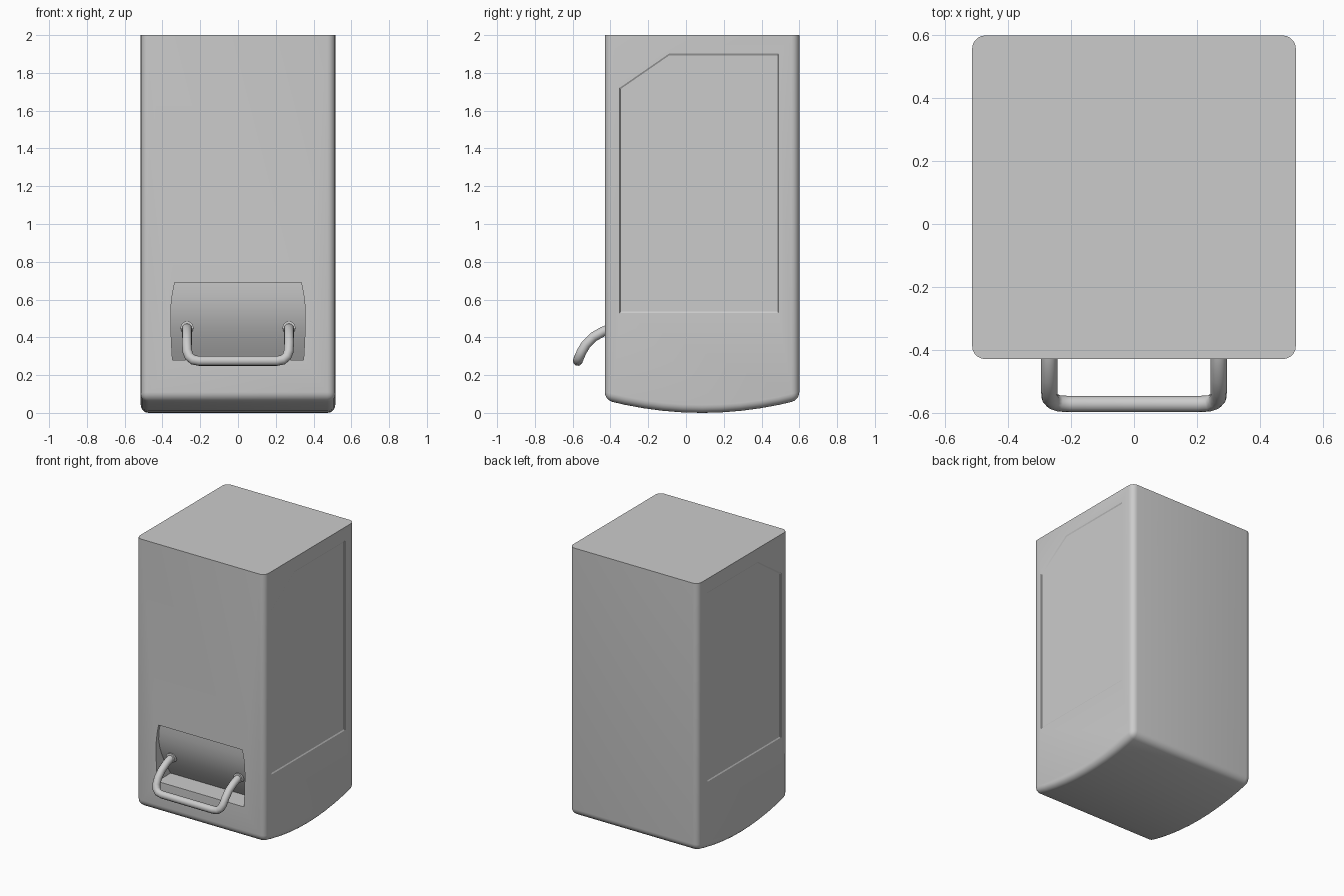
import bpy, bmesh, math
from mathutils import Vector

if "Cube" in bpy.data.objects:
    bpy.data.objects.remove(bpy.data.objects["Cube"])


def make_object(name, bm):
    bmesh.ops.recalc_face_normals(bm, faces=bm.faces)
    mesh = bpy.data.meshes.new(name)
    bm.to_mesh(mesh)
    bm.free()
    obj = bpy.data.objects.new(name, mesh)
    bpy.context.collection.objects.link(obj)
    return obj


def loft(name, rings):
    """Join equal-sized vertex rings and cap both ends."""
    bm = bmesh.new()
    loops = [[bm.verts.new(p) for p in ring] for ring in rings]
    n = len(loops[0])
    for a, b in zip(loops, loops[1:]):
        for i in range(n):
            bm.faces.new((a[i], a[(i + 1) % n], b[(i + 1) % n], b[i]))
    bm.faces.new(loops[0])
    bm.faces.new(loops[-1])
    return make_object(name, bm)


def cut(target, cutter):
    mod = target.modifiers.new("cut", 'BOOLEAN')
    mod.object = cutter
    mod.solver = 'EXACT'
    bpy.context.view_layer.objects.active = target
    bpy.ops.object.modifier_apply(modifier=mod.name)
    bpy.data.objects.remove(cutter, do_unlink=True)


def smooth(obj, angle=30):
    bpy.ops.object.select_all(action='DESELECT')
    obj.select_set(True)
    bpy.context.view_layer.objects.active = obj
    bpy.ops.object.shade_smooth_by_angle(angle=math.radians(angle))


# Cabinet: side profile with a bowed bottom, flat top and rounded corners
HALF, FRONT, BACK = 0.515, -0.43, 0.6
MID = (FRONT + BACK) / 2
profile = [(BACK, 2.0), (FRONT, 2.0)]
for i in range(11):
    t = i / 5 - 1
    profile.append((MID + t * (BACK - MID), 0.068 * t * t))
body = loft("cabinet", [[(x, y, z) for y, z in profile] for x in (-HALF, HALF)])

bm = bmesh.new()
bm.from_mesh(body.data)
round_edges = []
for e in bm.edges:
    a, b = e.verts[0].co, e.verts[1].co
    if min(a.z, b.z) > 1.9:
        continue
    if e.calc_face_angle(0) > math.radians(35):
        round_edges.append(e)
bmesh.ops.bevel(bm, geom=round_edges, offset=0.042, segments=5, profile=0.5,
                affect='EDGES', clamp_overlap=True)
bm.to_mesh(body.data)
bm.free()

# Shallow tapered panels pressed into both sides
panel = [(-0.35, 0.53), (0.49, 0.53), (0.49, 1.9), (-0.09, 1.9), (-0.35, 1.72)]
cy, cz = 0.1, 1.2
for s in (-1, 1):
    rings = []
    for x, k in ((HALF + 0.02, 1.05), (HALF - 0.005, 0.99)):
        rings.append([(s * x, cy + (y - cy) * k, cz + (z - cz) * k) for y, z in panel])
    cut(body, loft("panel_cutter", rings))

# Dispensing recess: back wall curls inward towards a flat ledge
levels = [(0.69, -0.412, 0.335), (0.63, -0.410, 0.347), (0.57, -0.402, 0.354),
          (0.51, -0.388, 0.356), (0.45, -0.366, 0.355), (0.39, -0.338, 0.353),
          (0.33, -0.305, 0.350), (0.28, -0.275, 0.347)]
rings = [[(-w, -0.5, z), (w, -0.5, z), (w, y, z), (-w, y, z)] for z, y, w in levels]
cut(body, loft("recess_cutter", rings))
smooth(body)

# Pull handle: bent tube, one half described and mirrored
half_path = [(0.27, -0.34, 0.452), (0.27, -0.40, 0.446), (0.27, -0.44, 0.430),
             (0.27, -0.49, 0.402), (0.27, -0.53, 0.362), (0.268, -0.552, 0.325),
             (0.258, -0.564, 0.298), (0.238, -0.571, 0.281), (0.205, -0.573, 0.275)]
path = half_path + [(-x, y, z) for x, y, z in reversed(half_path)]
curve = bpy.data.curves.new("pull_handle", 'CURVE')
curve.dimensions = '3D'
curve.bevel_depth = 0.026
curve.bevel_resolution = 4
curve.use_fill_caps = True
spline = curve.splines.new('POLY')
spline.points.add(len(path) - 1)
for p, co in zip(spline.points, path):
    p.co = (*co, 1)
handle = bpy.data.objects.new("pull_handle", curve)
bpy.context.collection.objects.link(handle)
bpy.ops.object.select_all(action='DESELECT')
handle.select_set(True)
bpy.context.view_layer.objects.active = handle
bpy.ops.object.convert(target='MESH')
smooth(bpy.context.object, 40)

# Small collars where the handle meets the recess wall
for s, side in ((-1, "left"), (1, "right")):
    bpy.ops.mesh.primitive_cylinder_add(vertices=20, radius=0.034, depth=0.05,
                                        location=(s * 0.27, -0.366, 0.45),
                                        rotation=(math.radians(85), 0, 0))
    bpy.context.object.name = side + "_handle_collar"
    smooth(bpy.context.object)
